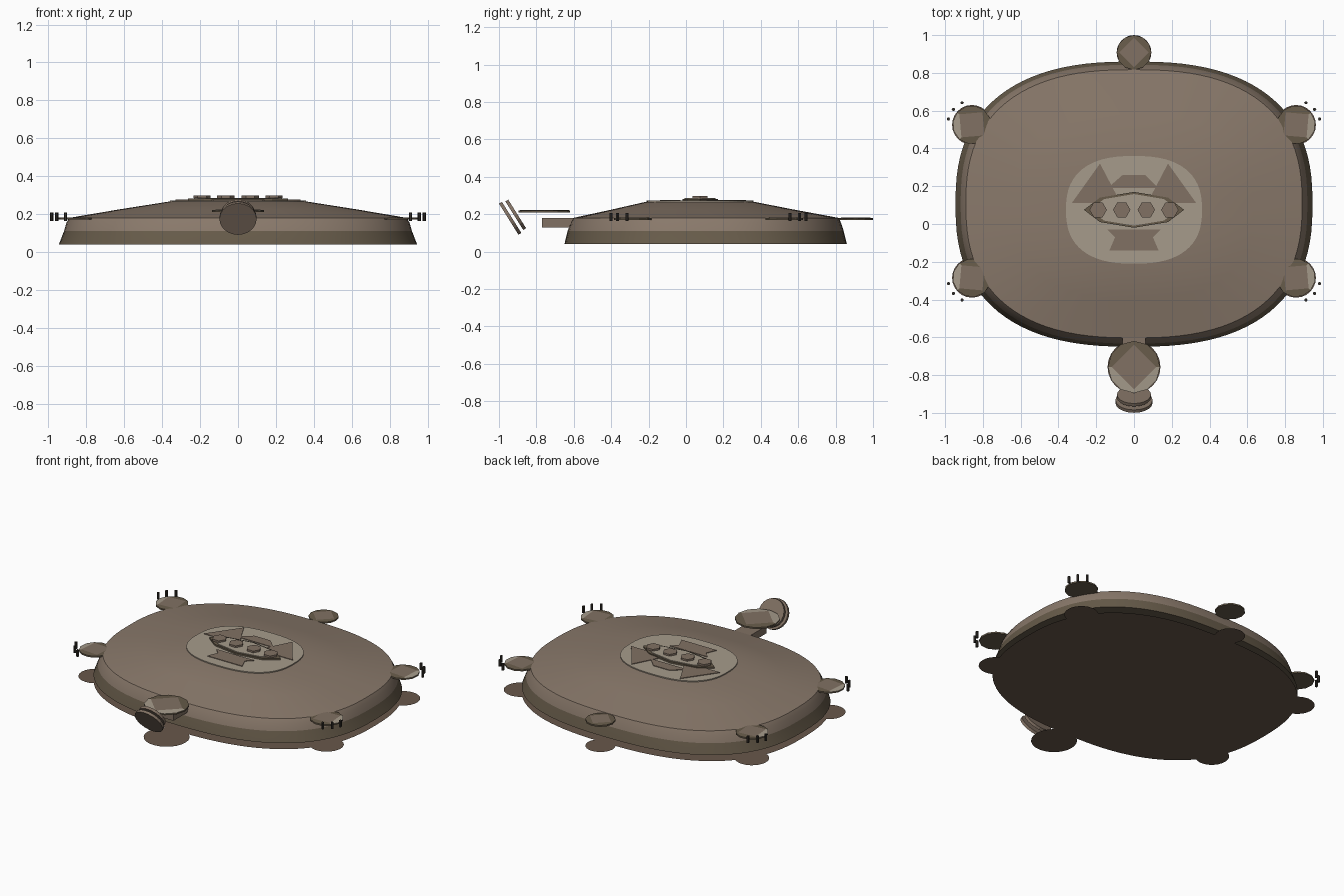
import bpy, bmesh, math
from mathutils import Matrix, Vector

cube = bpy.data.objects.get("Cube")
if cube:
    bpy.data.objects.remove(cube, do_unlink=True)


def material(name, r, g, b):
    m = bpy.data.materials.new(name)
    m.use_nodes = True
    m.diffuse_color = (r, g, b, 1)
    m.node_tree.nodes["Principled BSDF"].inputs["Base Color"].default_value = (r, g, b, 1)
    return m


SHELL = material("shell brown", .25, .19, .145)
LIGHT = material("light tan", .38, .33, .26)
MID = material("middle tan", .22, .165, .125)
DARK = material("dark olive", .135, .105, .068)
BASE = material("base brown", .14, .096, .068)
CLAW = material("claw black", .03, .025, .02)


def finish(name, bm, mats, smooth=False):
    bmesh.ops.recalc_face_normals(bm, faces=bm.faces)
    me = bpy.data.meshes.new(name)
    bm.to_mesh(me)
    bm.free()
    for m in mats:
        me.materials.append(m)
    ob = bpy.data.objects.new(name, me)
    bpy.context.collection.objects.link(ob)
    if smooth:
        bpy.ops.object.select_all(action="DESELECT")
        ob.select_set(True)
        bpy.context.view_layer.objects.active = ob
        bpy.ops.object.shade_smooth_by_angle(angle=math.radians(20))
    return ob


def oval(rx, ry, cy, n=96, power=2.5):
    """Squarish oval outline."""
    pts = []
    for i in range(n):
        a = math.tau * i / n
        c, s = math.cos(a), math.sin(a)
        pts.append((rx * math.copysign(abs(c) ** (2 / power), c),
                    cy + ry * math.copysign(abs(s) ** (2 / power), s)))
    return pts


def ring(x, y, r, n, turn=0):
    return [(x + r * math.cos(turn + math.tau * i / n),
             y + r * math.sin(turn + math.tau * i / n)) for i in range(n)]


def plate(name, pts, z0, z1, mat):
    """Flat outline, thickened from z0 to z1 when they differ."""
    bm = bmesh.new()
    face = bm.faces.new([bm.verts.new((x, y, z0)) for x, y in pts])
    if z1 > z0:
        geo = bmesh.ops.extrude_face_region(bm, geom=[face], use_keep_orig=True)["geom"]
        bmesh.ops.translate(bm, vec=(0, 0, z1 - z0),
                            verts=[v for v in geo if isinstance(v, bmesh.types.BMVert)])
    return finish(name, bm, [mat])


def gem(name, x, y, r, z, turn, light=()):
    """Thin faceted disc: a diamond surrounded by four facets."""
    bm = bmesh.new()
    low, high = ([bm.verts.new((*p, h)) for p in ring(x, y, r, 12, turn)]
                 for h in (z - .013, z - .003))
    inner = [bm.verts.new((*p, z)) for p in ring(x, y, r * .85, 4, turn)]
    bm.faces.new(low).material_index = 2
    bm.faces.new(inner).material_index = 0
    for k in range(4):
        arc = [high[(3 * k + j) % 12] for j in range(4)]
        f = bm.faces.new(arc + [inner[(k + 1) % 4], inner[k]])
        f.material_index = 1 if k in light else 2
    for i in range(12):
        j = (i + 1) % 12
        bm.faces.new((low[i], low[j], high[j], high[i])).material_index = 2
    return finish(name, bm, [MID, LIGHT, DARK])


# Domed shell with a dark lower rim
profile = [(.945, .755, .105, .04), (.918, .738, .105, .11), (.905, .722, .106, .155),
           (.89, .71, .107, .18), (.63, .49, .09, .224), (.37, .295, .075, .265)]
bm = bmesh.new()
loops = [[bm.verts.new((x, y, z)) for x, y in oval(rx, ry, cy)] for rx, ry, cy, z in profile]
bm.faces.new(loops[0]).material_index = 1
bm.faces.new(loops[-1])
for k, (a, b) in enumerate(zip(loops, loops[1:])):
    for i in range(len(a)):
        j = (i + 1) % len(a)
        bm.faces.new((a[i], a[j], b[j], b[i])).material_index = 1 if k == 0 else 0
finish("shell", bm, [SHELL, DARK], smooth=True)

# Flat base beneath the shell
plate("base_body", oval(.945, .755, .105), 0, 0, BASE)

# Medallion and its patches
plate("medallion", oval(.36, .285, .075, 64), .262, .272, LIGHT)
for side, word in ((1, "left"), (-1, "right")):
    plate("medallion_wing_" + word,
          [(side * x, y) for x, y in ((.33, .11), (.18, .32), (.07, .11))], .27, .276, MID)
plate("medallion_back_patch", [(-.14, .19), (-.06, .26), (.06, .26), (.13, .19)], .27, .276, MID)
plate("medallion_front_patch", [(-.14, -.03), (-.1, -.07), (-.13, -.14),
                                (.13, -.14), (.1, -.07), (.14, -.03)], .27, .276, MID)

# Pointed central boss with a row of hexagonal studs
lens = [(-.265, 0), (-.18, .065), (0, .095), (.18, .065),
        (.265, 0), (.18, -.065), (0, -.095), (-.18, -.065)]
plate("boss_rim", [(x, y + .075) for x, y in lens], .27, .282, DARK)
plate("boss_top", [(x * .88, y * .88 + .075) for x, y in lens], .28, .286, LIGHT)
for i, x in enumerate((-.19, -.065, .065, .19)):
    plate(f"boss_stud_{i + 1}", ring(x, .075, .046, 6), .285, .298, MID)

# Neck and head
plate("neck", [(-.06, -.77), (.06, -.77), (.06, -.6), (-.06, -.6)], .13, .18, MID)
gem("head", 0, -.757, .138, .223, math.pi / 2, light=(1, 2))
plate("base_head", ring(0, -.757, .14, 24), 0, 0, BASE)

# Tilted snout made of two discs
tilt = Matrix.Rotation(math.radians(-58), 4, "X")
for i, (off, r) in enumerate(((0, .098), (.035, .09))):
    bm = bmesh.new()
    bmesh.ops.create_cone(bm, cap_ends=True, segments=20, radius1=r, radius2=r, depth=.018)
    normal = tilt.to_3x3() @ Vector((0, 0, 1))
    if normal.y < 0:
        normal.negate()
    bm.transform(Matrix.Translation(Vector((0, -.94, .178)) + normal * off) @ tilt)
    # Lean the top of each disc forward
    for v in bm.verts:
        v.co.y = v.co.y
    finish(f"snout_disc_{i + 1}", bm, [MID])

# Tail
gem("tail", 0, .908, .092, .181, math.pi / 2)
plate("base_tail", ring(0, .908, .092, 24), 0, 0, BASE)

# Feet and claws
for side, word in ((1, "left"), (-1, "right")):
    for end, y, out in (("back", .525, 40), ("front", -.285, -40)):
        a = math.radians(out if side > 0 else 180 - out)
        x = side * .858
        gem(f"{end}_{word}_foot", x, y, .102, .183, a,
            light=(3,) if side * out > 0 else (0,))
        plate(f"base_{end}_{word}_foot", ring(x, y, .105, 24), 0, 0, BASE)
        for i in range(3):
            t = a + math.radians(26 * (i - 1))
            plate(f"{end}_{word}_claw_{i + 1}",
                  ring(x + .128 * math.cos(t), y + .128 * math.sin(t), .009, 6),
                  .163, .207, CLAW)
